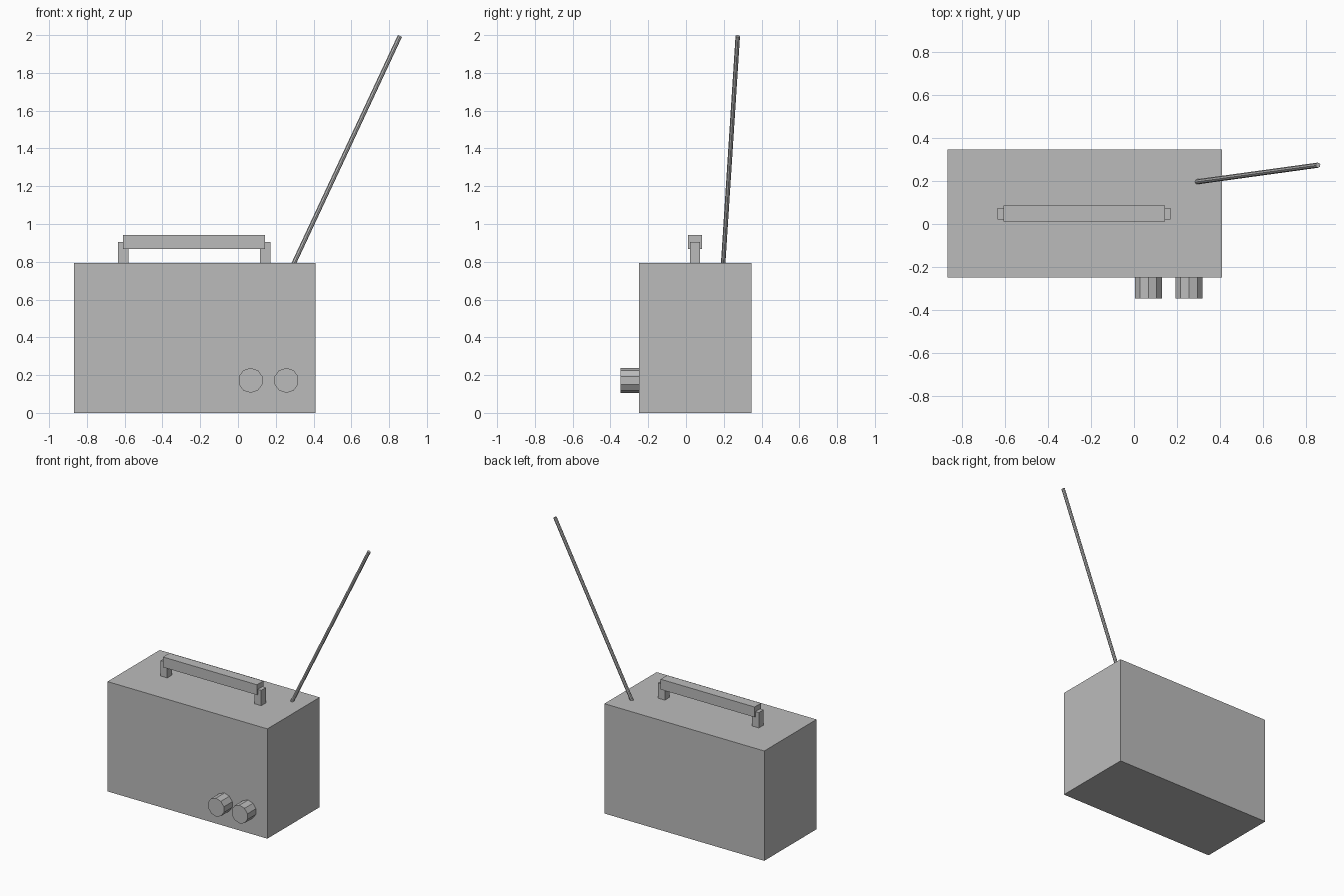
import bpy
from math import pi
from mathutils import Vector

cube = bpy.data.objects.get("Cube")
if cube:
    bpy.data.objects.remove(cube, do_unlink=True)

grey = bpy.data.materials.new("plain grey")
grey.use_nodes = True
GREY = (0.5, 0.5, 0.5, 1)
grey.diffuse_color = GREY
grey.node_tree.nodes["Principled BSDF"].inputs["Base Color"].default_value = GREY


def finish(name):
    obj = bpy.context.object
    obj.name = name
    obj.data.materials.append(grey)
    return obj


def box(name, low, high):
    """Box spanning two opposite corners."""
    low, high = Vector(low), Vector(high)
    bpy.ops.mesh.primitive_cube_add(size=1, location=(low + high) / 2)
    obj = finish(name)
    obj.data.transform(obj.matrix_basis.to_3x3().to_4x4())
    for v in obj.data.vertices:
        v.co *= high - low
    return obj


def rod(name, start, end, radius, sides):
    """Flat-sided cylinder between two points."""
    start, end = Vector(start), Vector(end)
    axis = end - start
    bpy.ops.mesh.primitive_cylinder_add(
        vertices=sides, radius=radius, depth=axis.length,
        location=(start + end) / 2, rotation=axis.to_track_quat("Z", "Y").to_euler())
    return finish(name)


# Case
MID_Y, TOP = 0.048, 0.794
box("case", (-0.869, -0.25, 0), (0.41, 0.347, TOP))

# Carrying handle: two posts and a thicker grip
for name, x in (("right_handle_post", -0.608), ("left_handle_post", 0.144)):
    box(name, (x - 0.027, MID_Y - 0.027, TOP - 0.01), (x + 0.027, MID_Y + 0.027, 0.905))
box("handle_grip", (-0.608, MID_Y - 0.037, 0.868), (0.144, MID_Y + 0.037, 0.942))

# Ten-sided knobs on the front
for name, x in (("right_knob", 0.067), ("left_knob", 0.256)):
    bpy.ops.mesh.primitive_cylinder_add(
        vertices=10, radius=0.066, depth=0.107,
        location=(x, -0.2935, 0.172), rotation=(pi / 2, 0, 0))
    finish(name)

# Slanted aerial
rod("aerial", (0.29, 0.196, 0.78), (0.857, 0.274, 1.995), 0.012, 8)
